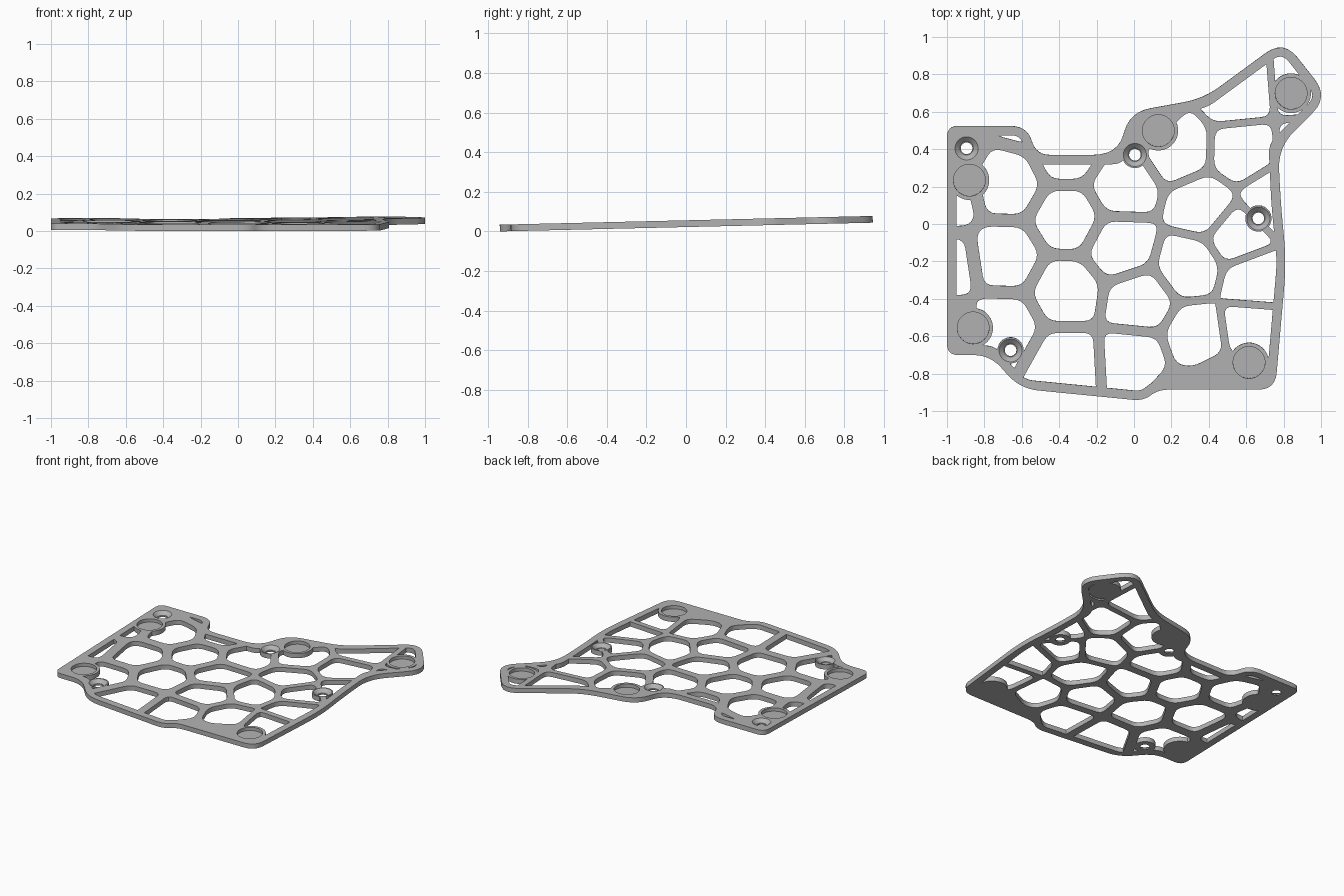
import bpy, bmesh, math
from mathutils import Vector, Matrix

if "Cube" in bpy.data.objects:
    bpy.data.objects.remove(bpy.data.objects["Cube"], do_unlink=True)

THICK = 0.034
MARGIN = 0.05
TILT = math.atan(0.044 / 1.88)

# Rim corners, clockwise from the back right: x, y, rounding length
RIM = [(-1, 0.525, 0.06), (-0.575, 0.525, 0.09), (-0.52, 0.37, 0.07),
       (-0.09, 0.37, 0.13), (-0.02, 0.6, 0.11), (0.37, 0.67, 0.11),
       (0.8, 0.985, 0.12), (1.04, 0.68, 0.12), (0.77, 0.41, 0.12),
       (0.785, 0.1, 0.15), (0.815, -0.2, 0.15), (0.755, -0.885, 0.09),
       (0.13, -0.885, 0.06), (0.05, -0.945, 0.06), (-0.61, -0.88, 0.1),
       (-0.77, -0.7, 0.09), (-1, -0.7, 0.06)]

# Centres of the open cells, and of the cells that stay solid
OPEN = [(-0.68, 0.22), (-0.35, 0.03), (-0.69, -0.18), (-0.36, -0.36),
        (-0.06, 0.2), (-0.07, -0.12), (0.03, -0.42), (0.3, -0.22),
        (0.37, 0.09), (0.24, 0.4), (0.55, -0.06), (0.64, -0.3),
        (0.74, 0.13), (0.58, 0.39), (0.55, 0.69), (0.93, 0.72),
        (0.95, 0.42), (0.62, -0.56), (0.34, -0.6), (0, -0.72),
        (-0.36, -0.74), (-0.7, -0.55), (-1.02, -0.23), (-1.02, 0.14),
        (-0.58, 0.6), (-0.35, 0.39)]
SOLID = [(-1.02, -0.6), (-1.02, 0.42), (0.48, -0.88), (0.27, -0.97),
         (0.05, 0.6), (0.72, -0.95)]

# Round pockets and countersunk screw holes
POCKETS = [(-0.88, 0.235), (-0.86, -0.555), (0.13, 0.5), (0.84, 0.7), (0.615, -0.74)]
SCREWS = [(-0.895, 0.405), (0.005, 0.37), (0.665, 0.03), (-0.66, -0.675)]


def rounded(points, lengths, steps=6):
    """Replace each corner with a quadratic curve."""
    out = []
    for i, c in enumerate(points):
        ends = []
        for q in (points[i - 1], points[(i + 1) % len(points)]):
            edge = q - c
            ends.append(c + edge.normalized() * min(lengths[i], 0.45 * edge.length))
        for k in range(steps + 1):
            t = k / steps
            out.append(ends[0] * (1 - t) ** 2 + c * 2 * t * (1 - t) + ends[1] * t * t)
    return out


def inset(points, d):
    """Move every side of a clockwise loop inwards."""
    out = []
    for i, c in enumerate(points):
        a = (c - points[i - 1]).normalized()
        b = (points[(i + 1) % len(points)] - c).normalized()
        na, nb = Vector((a.y, -a.x)), Vector((b.y, -b.x))
        out.append(c + (na + nb) * d / (1 + na.dot(nb)))
    return out


def clip(points, origin, normal):
    """Keep the part of a convex loop behind a line."""
    out = []
    for i, q in enumerate(points):
        p = points[i - 1]
        dp, dq = (p - origin).dot(normal), (q - origin).dot(normal)
        if dp * dq < 0:
            out.append(p.lerp(q, dp / (dp - dq)))
        if dq <= 0:
            out.append(q)
    return out


def cell(seed, seeds):
    """Opening around a seed, bounded halfway to its neighbours less the wall."""
    loop = [Vector(p) for p in ((-1.3, -1.3), (-1.3, 1.3), (1.3, 1.3), (1.3, -1.3))]
    wall = min(0.035, max(0.02, 0.027 - 0.013 * seed.x))
    for other in seeds:
        if other != seed:
            n = (other - seed).normalized()
            loop = clip(loop, (seed + other) / 2 - n * wall, n)
    return rounded(loop, [0.05] * len(loop), 4)


def circle(centre, r, n=48):
    return [Vector((centre[0] + r * math.cos(-math.tau * i / n),
                    centre[1] + r * math.sin(-math.tau * i / n))) for i in range(n)]


def prisms(name, pairs, z0, z1):
    """One object holding a closed solid for each (lower, upper) loop pair."""
    bm = bmesh.new()
    for low, high in pairs:
        a = [bm.verts.new((p.x, p.y, z0)) for p in low]
        b = [bm.verts.new((p.x, p.y, z1)) for p in high]
        bm.faces.new(a)
        bm.faces.new(b[::-1])
        for i in range(len(a)):
            bm.faces.new((a[i - 1], b[i - 1], b[i], a[i]))
    bmesh.ops.recalc_face_normals(bm, faces=bm.faces)
    mesh = bpy.data.meshes.new(name)
    bm.to_mesh(mesh)
    bm.free()
    ob = bpy.data.objects.new(name, mesh)
    bpy.context.scene.collection.objects.link(ob)
    return ob


def combine(target, tool, operation):
    """Apply a boolean and drop the tool."""
    tool.hide_render = True
    mod = target.modifiers.new("cut", 'BOOLEAN')
    mod.object, mod.operation, mod.solver = tool, operation, 'EXACT'
    graph = bpy.context.evaluated_depsgraph_get()
    result = bpy.data.meshes.new_from_object(target.evaluated_get(graph))
    target.modifiers.clear()
    target.data = result
    bpy.data.objects.remove(tool, do_unlink=True)


def straight(loops):
    return [(loop, loop) for loop in loops]


# Plate blank
corners = [Vector(c[:2]) for c in RIM]
lengths = [c[2] for c in RIM]
outline = rounded(corners, lengths)
plate = prisms("lattice_plate", straight([outline]), 0, THICK)

# Openings, kept inside the rim and clear of the round bosses
seeds = [Vector(s) for s in OPEN + SOLID]
openings = prisms("openings", straight([cell(s, seeds) for s in seeds[:len(OPEN)]]), -0.2, 0.2)
field = rounded(inset(corners, MARGIN), [0.5 * r for r in lengths])
combine(openings, prisms("field", straight([field]), -0.15, 0.15), 'INTERSECT')
for r, group in ((0.106, POCKETS), (0.07, SCREWS)):
    bosses = prisms("bosses", straight([circle(p, r) for p in group]), -0.3, 0.3)
    combine(openings, bosses, 'DIFFERENCE')
combine(plate, openings, 'DIFFERENCE')

# Pockets, countersinks and through holes
combine(plate, prisms("pockets", straight([circle(p, 0.085) for p in POCKETS]),
                      0.01, 0.1), 'DIFFERENCE')
combine(plate, prisms("sinks", [(circle(p, 0.036), circle(p, 0.066)) for p in SCREWS],
                      0.01, THICK + 0.004), 'DIFFERENCE')
combine(plate, prisms("holes", straight([circle(p, 0.031) for p in SCREWS]),
                      -0.1, 0.1), 'DIFFERENCE')

# Tilt the plate up towards the back
plate.data.transform(Matrix.Translation((0, 0, 0.943 * math.sin(TILT)))
                     @ Matrix.Rotation(TILT, 4, 'X'))

# Material
grey = bpy.data.materials.new("plain grey")
grey.use_nodes = True
colour = (0.45, 0.45, 0.45, 1)
grey.diffuse_color = colour
grey.node_tree.nodes["Principled BSDF"].inputs["Base Color"].default_value = colour
plate.data.materials.clear()
plate.data.materials.append(grey)

bpy.ops.object.select_all(action='DESELECT')
plate.select_set(True)
bpy.context.view_layer.objects.active = plate
bpy.ops.object.shade_smooth_by_angle(angle=math.radians(30))
